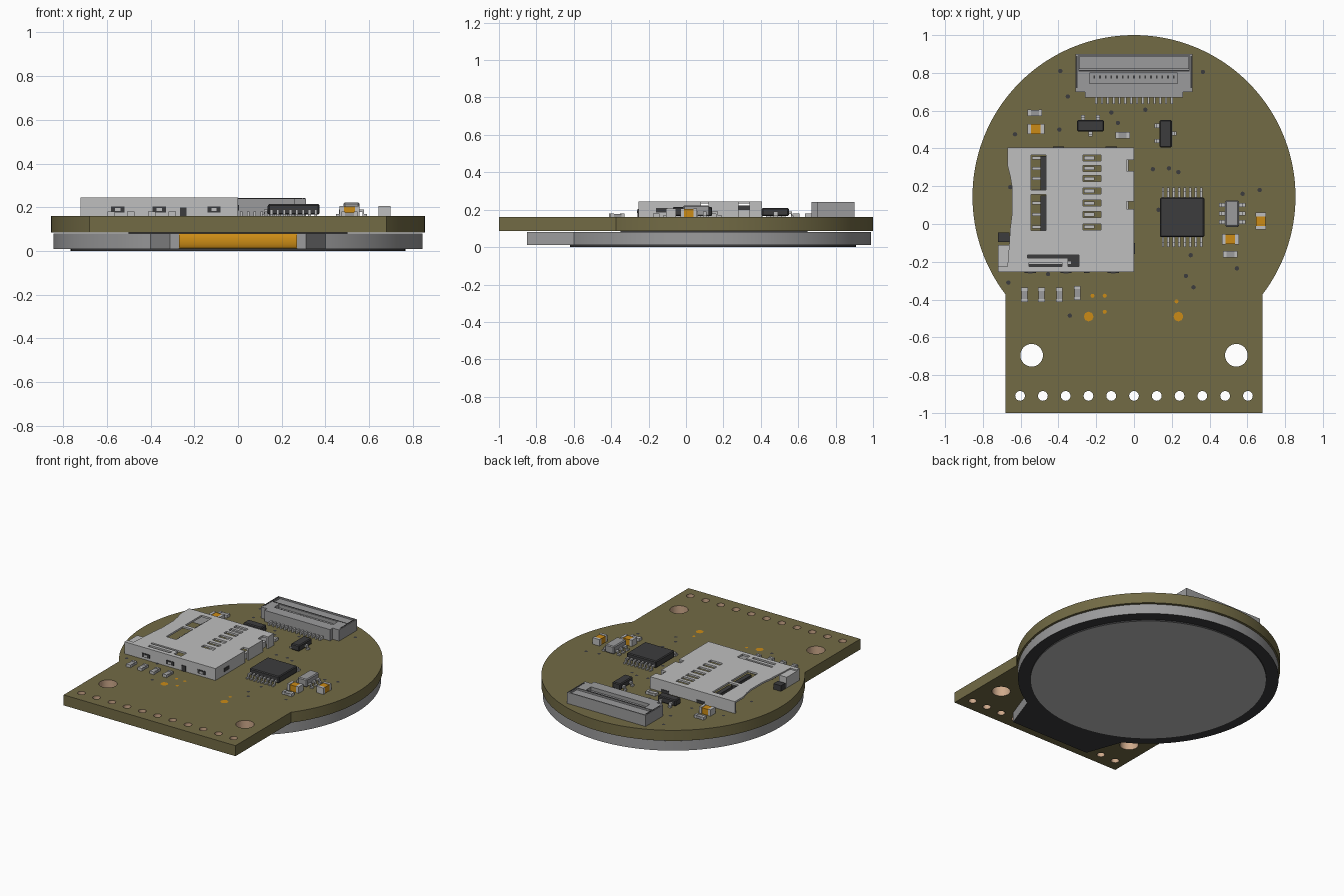
import bpy, bmesh, math

if "Cube" in bpy.data.objects:
    bpy.data.objects.remove(bpy.data.objects["Cube"])


def mat(name, r, g, b):
    m = bpy.data.materials.new(name)
    m.diffuse_color = (r, g, b, 1)
    m.use_nodes = True
    m.node_tree.nodes["Principled BSDF"].inputs["Base Color"].default_value = m.diffuse_color
    return m


OLIVE = mat("olive board", 0.17, 0.147, 0.060)
SILVER = mat("silver metal", 0.52, 0.52, 0.52)
GREY = mat("grey plastic", 0.33, 0.33, 0.335)
DARK = mat("dark plastic", 0.045, 0.045, 0.047)
GOLD = mat("gold", 0.60, 0.26, 0.008)
TAN = mat("tan hole wall", 0.62, 0.40, 0.26)
TOP = 0.16          # upper face of the board
CY = 0.145          # centre of the round part


def finish(name, bm, mats, smooth=False):
    bmesh.ops.recalc_face_normals(bm, faces=bm.faces[:])
    me = bpy.data.meshes.new(name)
    bm.to_mesh(me)
    bm.free()
    for m in mats:
        me.materials.append(m)
    if smooth:
        me.shade_smooth()
        me.set_sharp_from_angle(angle=math.radians(25))
    ob = bpy.data.objects.new(name, me)
    bpy.context.collection.objects.link(ob)
    return ob


def circle(x, y, r, n=24):
    return [(x + r * math.cos(2 * math.pi * i / n), y + r * math.sin(2 * math.pi * i / n)) for i in range(n)]


def rect(x0, x1, y0, y1):
    return [(x0, y0), (x1, y0), (x1, y1), (x0, y1)]


def arc_body(r, tail, x_join, n=120):
    """Round outline, open at the front, closed by the tail points."""
    a = math.acos(x_join / r)
    pts = [(r * math.cos(-a + (math.pi + 2 * a) * i / n), CY + r * math.sin(-a + (math.pi + 2 * a) * i / n))
           for i in range(n + 1)]
    return pts + [(-x, y) for x, y in tail] + [(x, y) for x, y in reversed(tail)]


def plate(name, outline, holes, z0, z1, mats, smooth=False, bottom=0):
    """Flat part with real holes; material 1 lines the holes."""
    bm = bmesh.new()
    caps = ([], [])
    for k, loop in enumerate([outline] + holes):
        lo = [bm.verts.new((x, y, z0)) for x, y in loop]
        hi = [bm.verts.new((x, y, z1)) for x, y in loop]
        for i in range(len(loop)):
            j = (i + 1) % len(loop)
            f = bm.faces.new((lo[i], lo[j], hi[j], hi[i]))
            f.material_index = 1 if k and len(mats) > 1 else 0
            caps[0].append(bm.edges.get((lo[i], lo[j])))
            caps[1].append(bm.edges.get((hi[i], hi[j])))
    for edges, idx in zip(caps, (bottom, 0)):
        res = bmesh.ops.triangle_fill(bm, edges=edges, use_beauty=True)
        for f in res["geom"]:
            if isinstance(f, bmesh.types.BMFace):
                f.material_index = idx
    return finish(name, bm, mats, smooth)


def boxes(name, items):
    """One object of boxes given as (x0, x1, y0, y1, z0, z1, material)."""
    bm = bmesh.new()
    mats = []
    for x0, x1, y0, y1, z0, z1, m in items:
        if m not in mats:
            mats.append(m)
        vs = bmesh.ops.create_cube(bm, size=1)["verts"]
        for v in vs:
            v.co = ((x0 + x1) / 2 + v.co.x * (x1 - x0), (y0 + y1) / 2 + v.co.y * (y1 - y0),
                    (z0 + z1) / 2 + v.co.z * (z1 - z0))
        for f in {f for v in vs for f in v.link_faces}:
            f.material_index = mats.index(m)
    return finish(name, bm, mats)


def discs(name, points, r, m, n):
    bm = bmesh.new()
    for x, y in points:
        bm.faces.new([bm.verts.new((px, py, TOP + 0.002)) for px, py in circle(x, y, r, n)])
    return finish(name, bm, [m])


# Board with mounting and header holes
holes = [circle(s * 0.542, -0.695, 0.06, 32) for s in (-1, 1)]
holes += [circle(-0.603 + 0.1206 * i, -0.91, 0.026, 16) for i in range(11)]
plate("board", arc_body(0.855, [(0.68, -1)], 0.68), holes, 0.085, TOP, [OLIVE, TAN], True)

# Vias and test pads
discs("vias", [(-.39, .81), (.365, .805), (-.35, .675), (-.395, .5), (-.63, .475), (-.12, .59), (.06, .605),
               (-.085, .535), (.1, .29), (.185, .295), (.235, .275), (.665, .18), (.575, .16), (.13, .075),
               (.3, -.165), (.545, -.235), (.275, -.275), (.315, -.335), (-.34, -.485), (-.665, -.31),
               (-.455, -.265), (-.655, .195)], 0.012, DARK, 8)
discs("large_test_pads", [(-.24, -.49), (.235, -.49)], 0.026, GOLD, 8)
discs("small_test_pads", [(-.22, -.38), (-.155, -.38), (-.155, -.465), (.225, -.41)], 0.011, GOLD, 8)

# Round display below the board, dark underneath, with its lit area
plate("display_body", arc_body(0.845, [(0.31, -0.85)], 0.40), [], 0.01, 0.08, [GREY, DARK], True, bottom=1)
plate("display_screen", circle(0, CY, 0.765, 120), [], 0.0, 0.0099, [DARK, SILVER], True, bottom=1)
boxes("display_adhesive", [(-.5, .5, -.35, .65, .079, .086, DARK)])

# Bent gold ribbon at the front of the display
bm = bmesh.new()
rows = []
for i in range(9):
    a = math.pi * i / 8
    rows.append([bm.verts.new((x, -0.849 - 0.013 * math.sin(a), 0.045 - 0.035 * math.cos(a))) for x in (-.27, .27)])
for a, b in zip(rows, rows[1:]):
    bm.faces.new((a[0], a[1], b[1], b[0]))
finish("ribbon_cable", bm, [GOLD], True)

# Memory card socket: pierced metal cover, walls and inner contacts
slot_y = [.35, .295, .24, .175, .11, .05, -.015]
cover = [(0, -.255), (0, .08), (-.04, .08), (-.04, .12), (0, .12), (0, .28), (-.04, .28), (-.04, .34), (0, .34),
         (0, .405), (-.67, .405), (-.67, .31), (-.655, .25), (-.645, .19), (-.645, .06), (-.655, -.02),
         (-.66, -.10), (-.67, -.225), (-.72, -.225), (-.72, -.255)]
cuts = [rect(-.27, -.175, y - .016, y + .016) for y in slot_y]
cuts += [rect(-.545, -.465, .18, .365), rect(-.545, -.465, -.035, .155)]
cuts += [[(-.565, -.18), (-.565, -.165), (-.29, -.165), (-.29, -.225), (-.35, -.225), (-.35, -.18)]]
cuts += [rect(-.555, -.38, -.225, -.205)]
plate("card_socket_cover", cover, cuts, 0.232, 0.245, [SILVER])
plate("card_socket_foot", rect(-.72, -.66, -.25, -.11), [], TOP, 0.236, [SILVER])
walls = [(-.72, 0, -.255, -.243, TOP, .235, SILVER), (-.67, 0, .393, .405, TOP, .235, SILVER)]
walls += [(-.012, 0, a, b, TOP, .235, SILVER) for a, b in ((-.25, .08), (.12, .28), (.34, .40))]
boxes("card_socket_walls", walls)
marks = []
for x in (-.55, -.36, -.11):
    marks += [(x - .03, x + .03, -.259, -.25, .177, .204, DARK), (x - .012, x + .012, -.262, -.25, .183, .197, SILVER)]
marks += [(-.265, -.235, -.259, -.25, TOP, .20, DARK)]
marks += [(x - .03, x + .03, .40, .409, TOP, .18, DARK) for x in (-.4, -.12)]
marks += [(-.004, .004, -.16, -.10, .185, .21, DARK)]
boxes("card_socket_latches", marks)
inner = [(-.495, -.463, .18, .36, TOP, .222, DARK), (-.495, -.463, -.035, .15, TOP, .222, DARK),
         (-.72, -.66, -.095, -.045, TOP, .20, DARK), (-.57, -.29, -.24, -.16, TOP, .20, DARK),
         (-.56, -.33, -.215, -.195, .19, .225, SILVER), (-.05, -.03, .06, .36, TOP, .20, SILVER)]
for y in slot_y:
    inner += [(-.265, -.21, y - .010, y + .010, TOP, .20, SILVER), (-.54, -.495, y - .008, y + .008, TOP, .19, SILVER)]
boxes("card_contacts", inner)

# Flat cable connector
outline = [(-.26, .67), (.26, .67), (.26, .70), (.31, .70), (.31, .90), (-.31, .90), (-.31, .70), (-.26, .70)]
plate("cable_connector_base", outline, [], TOP, 0.215, [GREY])
plate("cable_connector_rim", outline, [rect(-.235, .23, .745, .80), rect(-.295, .295, .815, .892)],
      0.215, 0.24, [GREY])
boxes("cable_connector_lid", [(-.29, .29, .82, .888, .215, .232, GREY)])
boxes("cable_connector_shadow_lines", [(s * .302 - .004, s * .302 + .004, .72, .89, .239, .2415, DARK) for s in (-1, 1)]
      + [(-.295, .295, .808, .812, .239, .2415, DARK)])
boxes("cable_connector_contacts", [(x - .004, x + .004, .77, .785, .215, .219, DARK)
                                   for x in [-.21 + .03 * i for i in range(15)]])
boxes("cable_connector_pins", [(x - .006, x + .006, .635, .675, TOP, .18, SILVER)
                               for x in [-.2 + .0308 * i for i in range(14)]])


def chip(name, x0, x1, y0, y1, z1, body, pins, w, reach):
    """Moulded body plus stepped legs; pins are (x, y, dx, dy) at the body edge."""
    items = []
    for x, y, dx, dy in pins:
        for a, b, lo, hi in ((0, .5, .178, .19), (.4, .6, TOP, .19), (.5, 1, TOP, .17)):
            xs = sorted((x + dx * reach * a, x + dx * reach * b)) if dx else (x - w, x + w)
            ys = sorted((y + dy * reach * a, y + dy * reach * b)) if dy else (y - w, y + w)
            items.append((*xs, *ys, lo, hi, SILVER))
    boxes(name + "_legs", items)
    ob = boxes(name + "_body", [(x0, x1, y0, y1, .166, z1, body)])
    bev = ob.modifiers.new("edge", 'BEVEL')
    bev.width = .006
    bev.segments = 1


row = [.153 + .029 * i for i in range(8)]
chip("main_chip", .138, .372, -.07, .14, .215, DARK,
     [(x, .14, 0, 1) for x in row] + [(x, -.07, 0, -1) for x in row], .006, .052)
chip("rear_transistor", -.302, -.158, .49, .55, .21, DARK,
     [(-.27, .55, 0, 1), (-.19, .55, 0, 1), (-.23, .49, 0, -1)], .011, .026)
chip("side_transistor", .135, .2, .405, .55, .21, DARK,
     [(.135, .52, -1, 0), (.135, .44, -1, 0), (.2, .48, 1, 0)], .011, .026)
chip("regulator", .483, .555, -.015, .125, .222, GREY,
     [(.483, y, -1, 0) for y in (.01, .055, .1)] + [(.555, y, 1, 0) for y in (.01, .055, .1)], .010, .034)


def passive(name, x, y, length, width, height, along_x, body):
    """Small two-terminal part with silver end caps."""
    parts = [(-.30, .30, .46, .003, body), (-.5, -.28, .5, 0, SILVER), (.28, .5, .5, 0, SILVER)]
    items = []
    for a, b, w, dip, m in parts:
        u, v = (a * length, b * length), (-w * width, w * width)
        xs, ys = (u, v) if along_x else (v, u)
        items.append((x + xs[0], x + xs[1], y + ys[0], y + ys[1], TOP, TOP + height - dip, m))
    boxes(name, items)


# Capacitors and resistors
for i, (x, y, ax) in enumerate([(.51, -.08, True), (.67, .015, False), (-.52, .503, True)]):
    passive(f"capacitor_{i + 1}", x, y, .09, .055, .046, ax, GOLD)
for i, (x, y, ax) in enumerate([(-.525, .588, True), (.51, -.16, True), (-.06, .47, True), (-.58, -.375, False),
                                (-.49, -.375, False), (-.395, -.375, False), (-.30, -.365, False)]):
    passive(f"resistor_{i + 1}", x, y, .075, .035, .02, ax, GREY)
